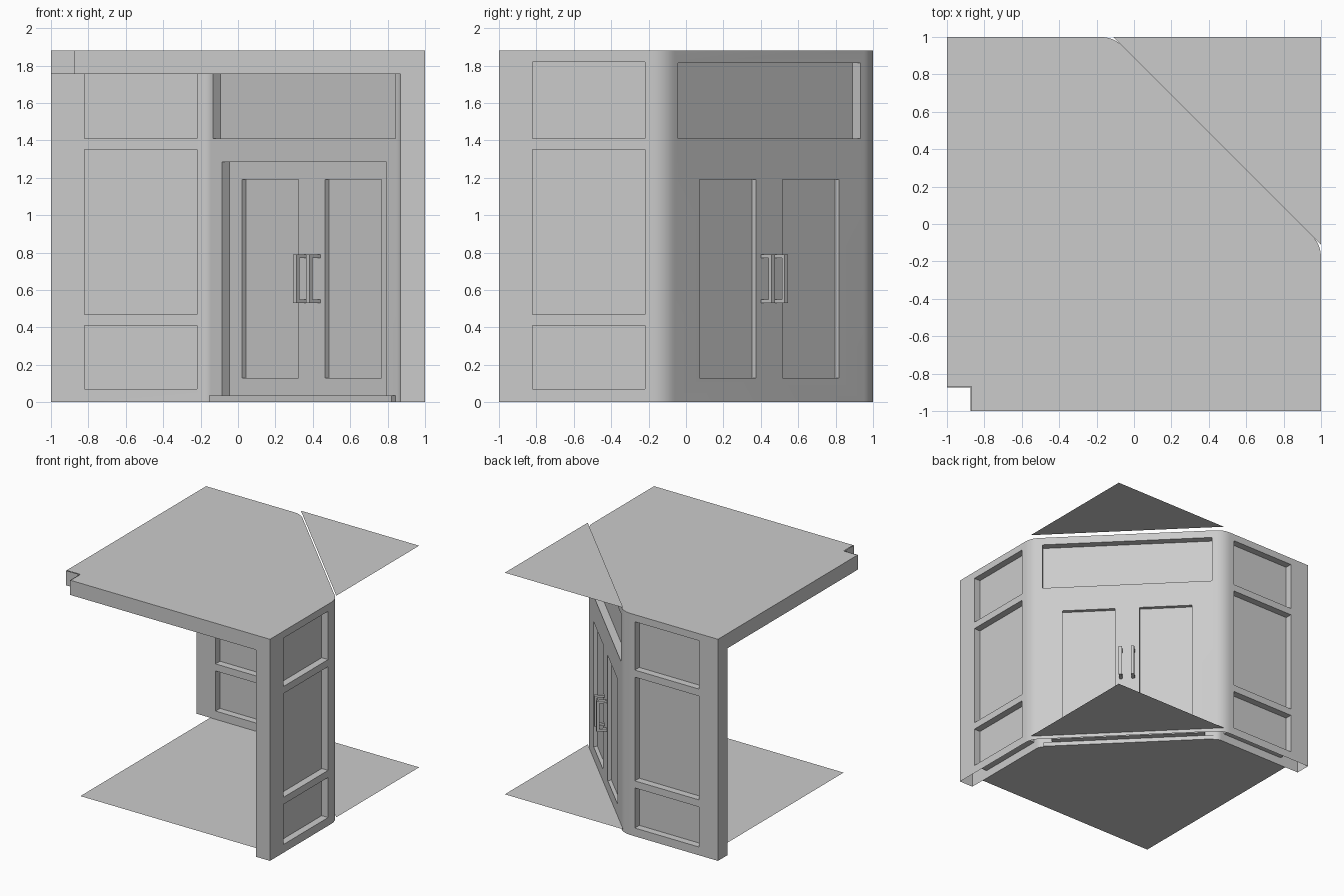
import bpy, bmesh
from mathutils import Matrix, Vector
from math import radians

cube = bpy.data.objects.get("Cube")
if cube:
    bpy.data.objects.remove(cube, do_unlink=True)

TOP, BEAM_Z = 1.88, 1.755
IN = 0.87                 # inner face of the walls
OUT_BEND, IN_BEND = -0.11, -0.164
DIAG_IN, DIAG_OUT = 0.499, 0.629   # diagonal wall, distance from centre
STEP_H = 0.035

STRAIGHT = Matrix.Identity(4)
SWAP = Matrix(((0, 1, 0, 0), (1, 0, 0, 0), (0, 0, 1, 0), (0, 0, 0, 1)))
DIAG = Matrix.Rotation(radians(-45), 4, 'Z')

grey = bpy.data.materials.new("plain_grey")
grey.use_nodes = True
colour = (0.6, 0.6, 0.6, 1)
grey.diffuse_color = colour
grey.node_tree.nodes["Principled BSDF"].inputs["Base Color"].default_value = colour


def finish(name, bm, recalc=True):
    if recalc:
        bmesh.ops.recalc_face_normals(bm, faces=bm.faces[:])
    mesh = bpy.data.meshes.new(name)
    bm.to_mesh(mesh)
    bm.free()
    mesh.materials.append(grey)
    obj = bpy.data.objects.new(name, mesh)
    bpy.context.collection.objects.link(obj)
    return obj


def add_box(bm, lo, hi, matrix=STRAIGHT):
    lo, hi = Vector(lo), Vector(hi)
    place = Matrix.Translation((lo + hi) / 2) @ Matrix.Diagonal((*(hi - lo), 1))
    bmesh.ops.create_cube(bm, size=1, matrix=matrix @ place)


def drop_caps(bm, heights):
    caps = [f for f in bm.faces
            if any(all(abs(v.co.z - h) < 1e-4 for v in f.verts) for h in heights)]
    bmesh.ops.delete(bm, geom=caps, context='FACES_ONLY')


def bend(x, y, reach, steps=8):
    """Rounded corner from a side wall into the diagonal wall."""
    corner = Vector((x, y))
    a = corner + Vector((0, -reach))
    b = corner + Vector((-1, 1)).normalized() * reach
    ts = [i / steps for i in range(steps + 1)]
    return [a * (1 - t) ** 2 + corner * 2 * t * (1 - t) + b * t * t for t in ts]


def mirrored(points):
    return points + [Vector((p.y, p.x)) for p in reversed(points)]


outer = mirrored(bend(1, OUT_BEND, 0.07))
inner = mirrored(bend(IN, IN_BEND, 0.03))


def sheet(name, points, z):
    bm = bmesh.new()
    bm.faces.new([bm.verts.new((p[0], p[1], z)) for p in points])
    return finish(name, bm, recalc=False)


# Walls: one folded strip, extruded upward
outline = [(1, -1)] + outer + [(-1, 1), (-1, IN)] + inner[::-1] + [(IN, -1)]
bm = bmesh.new()
base = bm.faces.new([bm.verts.new((p[0], p[1], 0)) for p in outline])
up = bmesh.ops.extrude_face_region(bm, geom=[base])["geom"]
bmesh.ops.translate(bm, vec=(0, 0, TOP),
                    verts=[v for v in up if isinstance(v, bmesh.types.BMVert)])
walls = finish("walls", bm)


def cut(boxes):
    bm = bmesh.new()
    for lo, hi, m in boxes:
        add_box(bm, lo, hi, m)
    cutter = finish("cutter", bm)
    cutter.hide_render = True
    mod = walls.modifiers.new("recess", 'BOOLEAN')
    mod.operation, mod.solver, mod.object = 'DIFFERENCE', 'EXACT', cutter
    bpy.context.view_layer.objects.active = walls
    bpy.ops.object.modifier_apply(modifier=mod.name)
    bpy.data.objects.remove(cutter, do_unlink=True)


# Recessed panels on both faces of the side walls
recesses = []
for m in (STRAIGHT, SWAP):
    for z0, z1 in ((0.07, 0.41), (0.47, 1.35), (1.41, 1.82)):
        for x0, x1 in ((0.94, 1.1), (0.8, 0.93)):
            recesses.append(((x0, -0.82, z0), (x1, -0.22, z1), m))

# Transom window, doorway and outer door panels
DOOR_IN = DIAG_IN + 0.06
for d0, d1 in ((0.4, DOOR_IN), (0.569, 0.75)):
    recesses.append(((-0.69, d0, 1.41), (0.69, d1, 1.815), DIAG))
recesses.append(((-0.622, 0.4, STEP_H), (0.622, DOOR_IN, 1.285), DIAG))
leaves = ((-0.527, -0.1), (0.1, 0.527))
for t0, t1 in leaves:
    recesses.append(((t0, 0.599, 0.13), (t1, 0.75, 1.19), DIAG))
cut(recesses)
# Inner door panels
cut([((t0, 0.52, 0.13), (t1, 0.589, 1.19), DIAG) for t0, t1 in leaves])

bm = bmesh.new()
bm.from_mesh(walls.data)
drop_caps(bm, (0, TOP))
bm.to_mesh(walls.data)
bm.free()
bpy.ops.object.select_all(action='DESELECT')
walls.select_set(True)
bpy.context.view_layer.objects.active = walls
bpy.ops.object.shade_smooth_by_angle(angle=radians(30))

# Roof beams over the two open sides
for name, m in (("front_beam", STRAIGHT), ("side_beam", SWAP)):
    bm = bmesh.new()
    add_box(bm, (-0.875, -1, BEAM_Z), (IN, -IN, TOP), m)
    bmesh.ops.recalc_face_normals(bm, faces=bm.faces[:])
    drop_caps(bm, (TOP,))
    finish(name, bm, recalc=False)

# Roof, floor and the corner sheets outside the diagonal wall
sheet("roof", [(-IN, -1), (1, -1)] + outer + [(-1, 1), (-1, -IN), (-IN, -IN)], TOP)
sheet("floor", [(-IN, -IN), (IN, -IN)] + inner + [(-IN, IN)], 0)
corner = [(1, OUT_BEND), (1, 1), (OUT_BEND, 1)]
sheet("corner_canopy", corner, TOP + 0.03)
sheet("corner_pavement", corner, 0.03)

# Door step on the inside
bm = bmesh.new()
add_box(bm, (-0.69, 0.47, 0), (0.69, 0.51, STEP_H), DIAG)
finish("door_step", bm)

# Pull handles on both faces of both doors
for side, surface, way in (("inner", DOOR_IN, -1), ("outer", DIAG_OUT, 1)):
    for leaf, t in (("right", -0.05), ("left", 0.05)):
        bm = bmesh.new()
        w, reach = 0.013, surface + way * 0.08
        grip = sorted((reach, reach - way * 0.022))
        add_box(bm, (t - w, grip[0], 0.53), (t + w, grip[1], 0.79), DIAG)
        stem = sorted((surface, reach - way * 0.022))
        for z in (0.53, 0.77):
            add_box(bm, (t - w, stem[0], z), (t + w, stem[1], z + 0.02), DIAG)
        finish(f"{side}_{leaf}_handle", bm)
